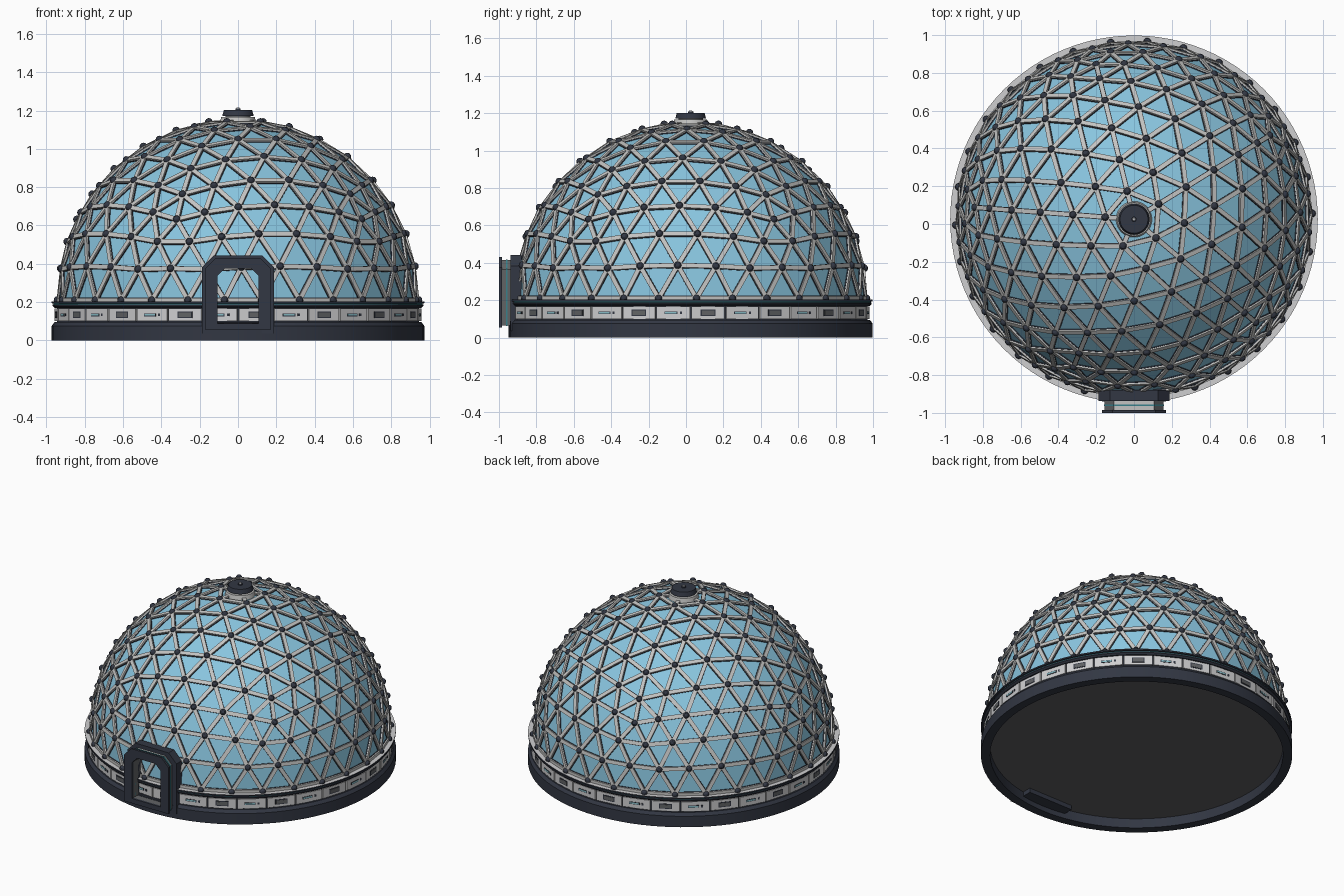
import bpy, bmesh, math
from mathutils import Vector, Matrix

if "Cube" in bpy.data.objects:
    bpy.data.objects.remove(bpy.data.objects["Cube"])

CY = 0.025                                  # centre of the round body
DOME = Vector((0, CY, 0.21))
R = 0.94
FREQ = 6
SIDES = 32


def material(name, r, g, b):
    m = bpy.data.materials.new(name)
    m.use_nodes = True
    m.diffuse_color = (r, g, b, 1)
    m.node_tree.nodes["Principled BSDF"].inputs["Base Color"].default_value = (r, g, b, 1)
    return m


GLASS = material("sky blue glass", 0.25, 0.56, 0.74)
NAVY = material("dark navy metal", 0.032, 0.038, 0.056)
STEEL = material("light grey metal", 0.55, 0.55, 0.54)
PALE = material("pale grey panel", 0.62, 0.62, 0.63)
VENT = material("vent grey", 0.12, 0.125, 0.13)
TEAL = material("dark teal trim", 0.04, 0.22, 0.26)
LAMP = material("pale cyan light", 0.25, 0.52, 0.58)
FLOOR = material("charcoal floor", 0.11, 0.11, 0.12)


def finish(name, bm, mats, smooth=False):
    bmesh.ops.recalc_face_normals(bm, faces=bm.faces)
    me = bpy.data.meshes.new(name)
    bm.to_mesh(me)
    bm.free()
    for m in mats:
        me.materials.append(m)
    ob = bpy.data.objects.new(name, me)
    bpy.context.collection.objects.link(ob)
    if smooth:
        bpy.ops.object.select_all(action='DESELECT')
        ob.select_set(True)
        bpy.context.view_layer.objects.active = ob
        bpy.ops.object.shade_smooth_by_angle(angle=math.radians(30))
    return ob


def lathe(name, profile, mats, rule=None, steps=96):
    """Spin a closed (radius, height) loop round the vertical axis."""
    bm = bmesh.new()
    rings = []
    for i in range(steps):
        a = math.tau * i / steps
        rings.append([bm.verts.new((r * math.cos(a), CY + r * math.sin(a), z)) for r, z in profile])
    n = len(profile)
    for i in range(steps):
        p, q = rings[i], rings[(i + 1) % steps]
        for j in range(n):
            k = (j + 1) % n
            f = bm.faces.new((p[j], q[j], q[k], p[k]))
            f.material_index = rule(j) if rule else 0
    return finish(name, bm, mats, True)


def disc(name, radius, z0, z1, mat, top=None):
    bm = bmesh.new()
    bmesh.ops.create_cone(bm, cap_ends=True, segments=64, radius1=radius,
                          radius2=radius if top is None else top, depth=z1 - z0,
                          matrix=Matrix.Translation((0, CY, (z0 + z1) / 2)))
    return finish(name, bm, [mat], True)


def frame_at(centre, along, normal):
    """Matrix with x along a direction and z on the outward normal."""
    x = along.normalized()
    z = (normal - x * normal.dot(x)).normalized()
    m = Matrix((x, z.cross(x), z)).transposed().to_4x4()
    m.translation = centre
    return m


def add_box(bm, matrix, size):
    bmesh.ops.create_cube(bm, size=1, matrix=matrix @ Matrix.Diagonal((*size, 1)))


# Geodesic grid: an icosahedron with one corner up, each face split evenly
ico = bmesh.new()
bmesh.ops.create_icosphere(ico, subdivisions=1, radius=1)
ring = [v for v in ico.verts if 0.1 < v.co.z < 0.9]
turn = math.atan(0.618034) - math.atan2(ring[0].co.y, ring[0].co.x)
bmesh.ops.rotate(ico, verts=ico.verts, matrix=Matrix.Rotation(turn, 3, 'Z'))
geo = bmesh.new()
for face in ico.faces:
    a, b, c = [v.co for v in face.verts]
    grid = {}
    for i in range(FREQ + 1):
        for j in range(FREQ + 1 - i):
            grid[i, j] = geo.verts.new((a + (b - a) * i / FREQ + (c - a) * j / FREQ).normalized())
    for (i, j) in grid:
        if i + j < FREQ:
            geo.faces.new((grid[i, j], grid[i + 1, j], grid[i, j + 1]))
        if i + j < FREQ - 1:
            geo.faces.new((grid[i + 1, j], grid[i + 1, j + 1], grid[i, j + 1]))
ico.free()
bmesh.ops.remove_doubles(geo, verts=geo.verts, dist=0.001)
bmesh.ops.delete(geo, geom=[v for v in geo.verts if v.co.z < -0.01], context='VERTS')

# Struts, their dark gaskets and the hub nodes
struts, gaskets, nodes = bmesh.new(), bmesh.new(), bmesh.new()
for e in geo.edges:
    p, q = [v.co for v in e.verts]
    mid = (p + q) / 2
    length = (q - p).length * R
    for bm, lift, width, depth in ((gaskets, -0.006, 0.028, 0.008), (struts, 0.001, 0.024, 0.012)):
        add_box(bm, frame_at(DOME + mid * R + mid.normalized() * lift, q - p, mid), (length, width, depth))
for v in geo.verts:
    m = frame_at(DOME + v.co * (R + 0.002), v.co.orthogonal(), v.co)
    bmesh.ops.create_uvsphere(nodes, u_segments=10, v_segments=6, radius=0.021, matrix=m)
finish("dome_gaskets", gaskets, [NAVY])
finish("dome_struts", struts, [STEEL])
finish("dome_nodes", nodes, [NAVY], True)

# Glass panes
for v in geo.verts:
    v.co = DOME + v.co * (R - 0.007)
finish("dome_glass", geo, [GLASS])

# Foundation ring, dark wall and top rail
lathe("foundation_ring", [(0.915, 0), (0.973, 0), (0.973, 0.075), (0.958, 0.095), (0.915, 0.095)], [NAVY])
lathe("wall_band", [(0.91, 0.09), (0.946, 0.09), (0.946, 0.178), (0.91, 0.178)], [NAVY])
lathe("top_rail",
      [(0.90, 0.170), (0.957, 0.170), (0.968, 0.180), (0.968, 0.186), (0.964, 0.188), (0.964, 0.192),
       (0.973, 0.194), (0.973, 0.203), (0.90, 0.203)],
      [NAVY, TEAL, PALE], lambda j: {4: 1, 7: 2}.get(j, 0))
disc("floor", 0.93, 0.065, 0.085, FLOOR)

# Wall panels, with vents and light strips alternating
panels, vents, rims, strips = bmesh.new(), bmesh.new(), bmesh.new(), bmesh.new()


def band_box(bm, angle, size, r=0.952, shift=0.0):
    out = Vector((math.cos(angle), math.sin(angle), 0))
    side = Vector((-out.y, out.x, 0))
    add_box(bm, frame_at(Vector((0, CY, 0.133)) + out * r + side * shift, side, out), size)


for k in range(SIDES):
    centre = -math.pi / 2 + math.tau * (k + 0.5) / SIDES
    band_box(panels, centre, (0.178, 0.066, 0.014), r=0.946)
    if k % 2 == 0:
        band_box(rims, centre, (0.080, 0.034, 0.006))
        band_box(vents, centre, (0.068, 0.023, 0.009))
    else:
        band_box(rims, centre, (0.070, 0.016, 0.006), shift=-0.012)
        band_box(strips, centre, (0.062, 0.009, 0.009), shift=-0.012)
        band_box(rims, centre, (0.012, 0.014, 0.008), shift=0.042)
finish("wall_panels", panels, [PALE])
finish("panel_rims", rims, [NAVY])
finish("vent_grilles", vents, [VENT])
finish("light_strips", strips, [LAMP])


# Entrance: chamfered arch frames joined by a short open tunnel
def arch(half, bottom, top, cut):
    return [(-half, bottom), (half, bottom), (half, top - cut), (half - cut, top),
            (cut - half, top), (-half, top - cut)]


HOLE = arch(0.108, 0.088, 0.375, 0.038)


def arch_frame(name, outer, y0, y1, mat, top_mat):
    bm = bmesh.new()
    loops = [[bm.verts.new((x, y, z)) for x, z in pts] for pts, y in
             ((outer, y0), (outer, y1), (HOLE, y1), (HOLE, y0))]
    for n, (a, b) in enumerate(zip(loops, loops[1:] + loops[:1])):
        for i in range(6):
            k = (i + 1) % 6
            f = bm.faces.new((a[i], a[k], b[k], b[i]))
            f.material_index = int(n == 0 and i == 3)
    return finish(name, bm, [mat, top_mat])


arch_frame("entrance_front_frame", arch(0.170, 0.055, 0.43, 0.055), -1.0, -0.985, NAVY, NAVY)
arch_frame("entrance_tunnel", arch(0.155, 0.065, 0.415, 0.05), -0.985, -0.90, VENT, STEEL)
arch_frame("entrance_light_ring", arch(0.159, 0.061, 0.419, 0.051), -0.963, -0.955, TEAL, TEAL)
arch_frame("entrance_back_frame", arch(0.187, 0.035, 0.442, 0.06), -0.938, -0.88, NAVY, NAVY)
bm = bmesh.new()
add_box(bm, Matrix.Translation((0, -0.875, 0.0625)), (0.34, 0.13, 0.055))
finish("entrance_threshold", bm, [NAVY])

# Roof vent
disc("roof_collar", 0.095, 1.135, 1.165, STEEL, 0.088)
disc("roof_neck", 0.065, 1.16, 1.18, VENT)
disc("roof_cap", 0.082, 1.172, 1.202, NAVY, 0.074)
disc("roof_cap_boss", 0.014, 1.198, 1.210, NAVY)
disc("roof_cap_tip", 0.010, 1.208, 1.215, PALE, 0.007)
